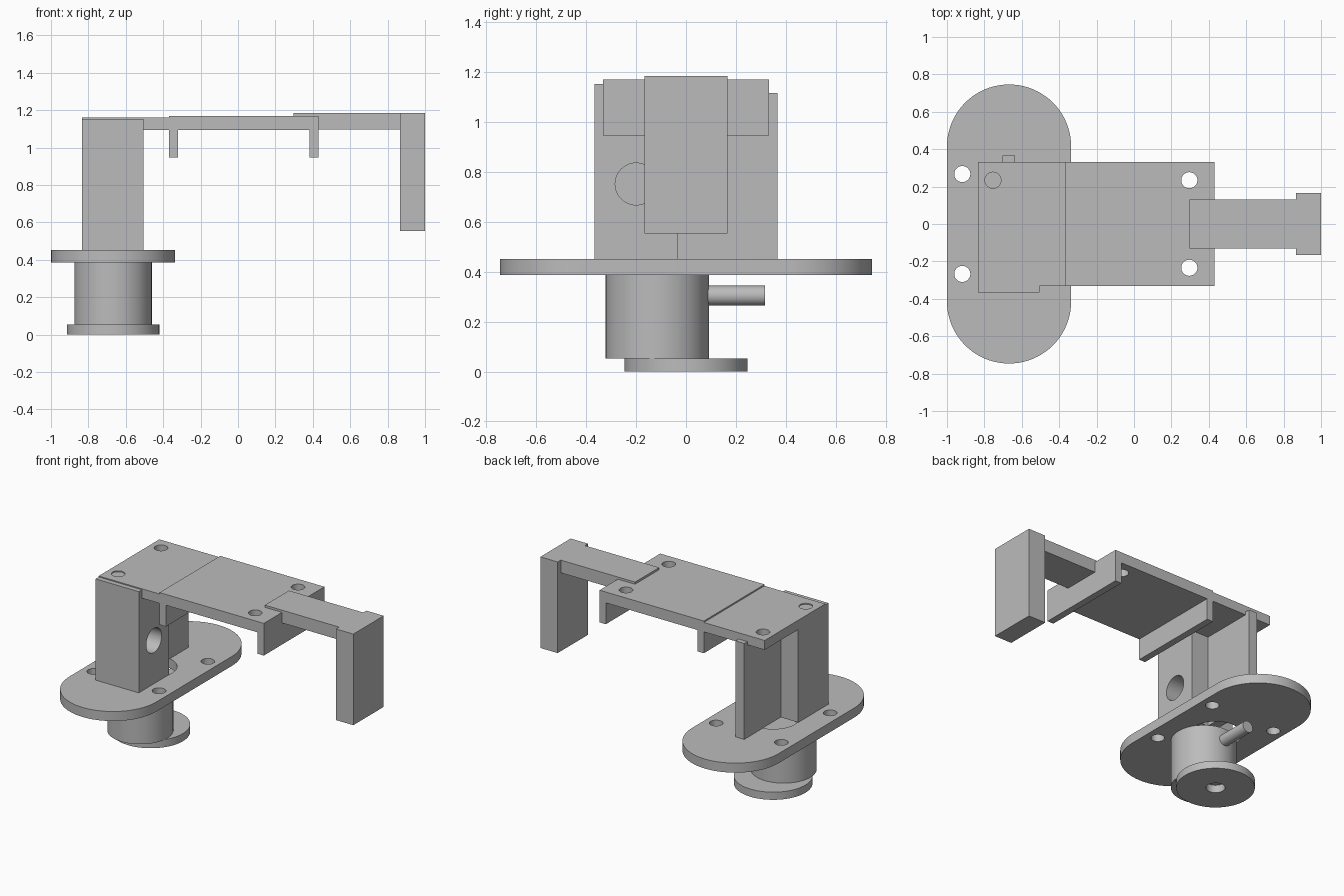
import bpy, math

cube = bpy.data.objects.get("Cube")
if cube:
    bpy.data.objects.remove(cube, do_unlink=True)

grey = bpy.data.materials.new("plain_grey")
grey.use_nodes = True
GREY = (0.5, 0.5, 0.5, 1)
grey.diffuse_color = GREY
grey.node_tree.nodes["Principled BSDF"].inputs["Base Color"].default_value = GREY


def make(name, verts, faces):
    mesh = bpy.data.meshes.new(name)
    mesh.from_pydata(verts, [], faces)
    mesh.materials.append(grey)
    ob = bpy.data.objects.new(name, mesh)
    bpy.context.collection.objects.link(ob)
    return ob


def prism(name, outline, z0, z1):
    """Extrude a counter-clockwise xy outline from z0 to z1."""
    n = len(outline)
    verts = [(x, y, z) for z in (z0, z1) for x, y in outline]
    faces = [tuple(reversed(range(n))), tuple(range(n, 2 * n))]
    faces += [(i, (i + 1) % n, (i + 1) % n + n, i + n) for i in range(n)]
    return make(name, verts, faces)


def box(name, x, y, z):
    return prism(name, [(x[0], y[0]), (x[1], y[0]), (x[1], y[1]), (x[0], y[1])], *z)


def arc(cx, cy, r, start, end, n):
    return [(cx + r * math.cos(start + (end - start) * i / n),
             cy + r * math.sin(start + (end - start) * i / n)) for i in range(n)]


def cylinder(name, cx, cy, r, z0, z1, n=64):
    return prism(name, arc(cx, cy, r, 0, math.tau, n), z0, z1)


def cut(ob, cutter):
    mod = ob.modifiers.new("cut", "BOOLEAN")
    mod.operation, mod.solver, mod.object = "DIFFERENCE", "EXACT", cutter
    select(ob)
    bpy.ops.object.modifier_apply(modifier=mod.name)
    bpy.data.objects.remove(cutter, do_unlink=True)


def select(ob):
    bpy.context.view_layer.update()
    bpy.ops.object.select_all(action="DESELECT")
    ob.select_set(True)
    bpy.context.view_layer.objects.active = ob


def smooth(ob):
    select(ob)
    bpy.ops.object.shade_smooth_by_angle(angle=math.radians(30))


def drill(ob, points, r, z0, z1):
    for x, y in points:
        cut(ob, cylinder("drill", x, y, r, z0, z1, 40))
    smooth(ob)


AXIS = -0.668   # x of the round base parts
HOLE = 0.043    # screw hole radius

# Round foot, offset barrel and side pipe
foot = cylinder("foot_disc", AXIS, 0, 0.247, 0, 0.053)
drill(foot, [(AXIS, 0)], 0.06, -0.1, 0.1)
smooth(cylinder("barrel", AXIS, -0.115, 0.207, 0.053, 0.386))
pipe = cylinder("side_pipe", 0, 0, 0.04, 0, 0.3, 32)
pipe.rotation_euler.x = -math.pi / 2
pipe.location = (AXIS, 0.016, 0.304)
smooth(pipe)

# Rounded base plate with centre bore and four screw holes
half = math.pi / 2
outline = arc(AXIS, 0.414, 0.332, 0, math.pi, 40) + [(-1, 0.414)]
outline += arc(AXIS, -0.414, 0.332, math.pi, 2 * math.pi, 40) + [(AXIS + 0.332, -0.414)]
base = prism("base_plate", outline, 0.386, 0.452)
drill(base, [(AXIS, 0)], 0.165, 0.3, 0.6)
drill(base, [(AXIS + sx * 0.25, sy * 0.267) for sx in (-1, 1) for sy in (-1, 1)],
      HOLE, 0.3, 0.6)

# Column with a blind bore, and the thin web behind it
column = box("column", (-0.835, -0.504), (-0.366, -0.035), (0.452, 1.153))
bore = cylinder("bore", 0, 0, 0.084, 0, 0.3, 48)
bore.rotation_euler.y = half
bore.location = (-0.67, -0.2, 0.752)
cut(column, bore)
smooth(column)
box("column_web", (-0.702, -0.636), (-0.035, 0.366), (0.452, 1.117))

# Top plates with screw holes
rear = box("column_top_plate", (-0.835, -0.369), (-0.332, 0.332), (1.095, 1.16))
drill(rear, [(-0.754, s * 0.234) for s in (-1, 1)], HOLE, 1, 1.3)
main = box("main_top_plate", (-0.369, 0.43), (-0.332, 0.332), (1.095, 1.17))
drill(main, [(0.296, s * 0.234) for s in (-1, 1)], HOLE, 1, 1.3)

# Flanges hanging below the main plate
for name, x in (("inner_flange", -0.369), ("outer_flange", 0.382)):
    box(name, (x, x + 0.048), (-0.332, 0.332), (0.947, 1.095))

# Arm and hanging end block
box("arm", (0.298, 0.867), (-0.132, 0.132), (1.097, 1.185))
box("end_block", (0.867, 1), (-0.166, 0.166), (0.554, 1.185))
